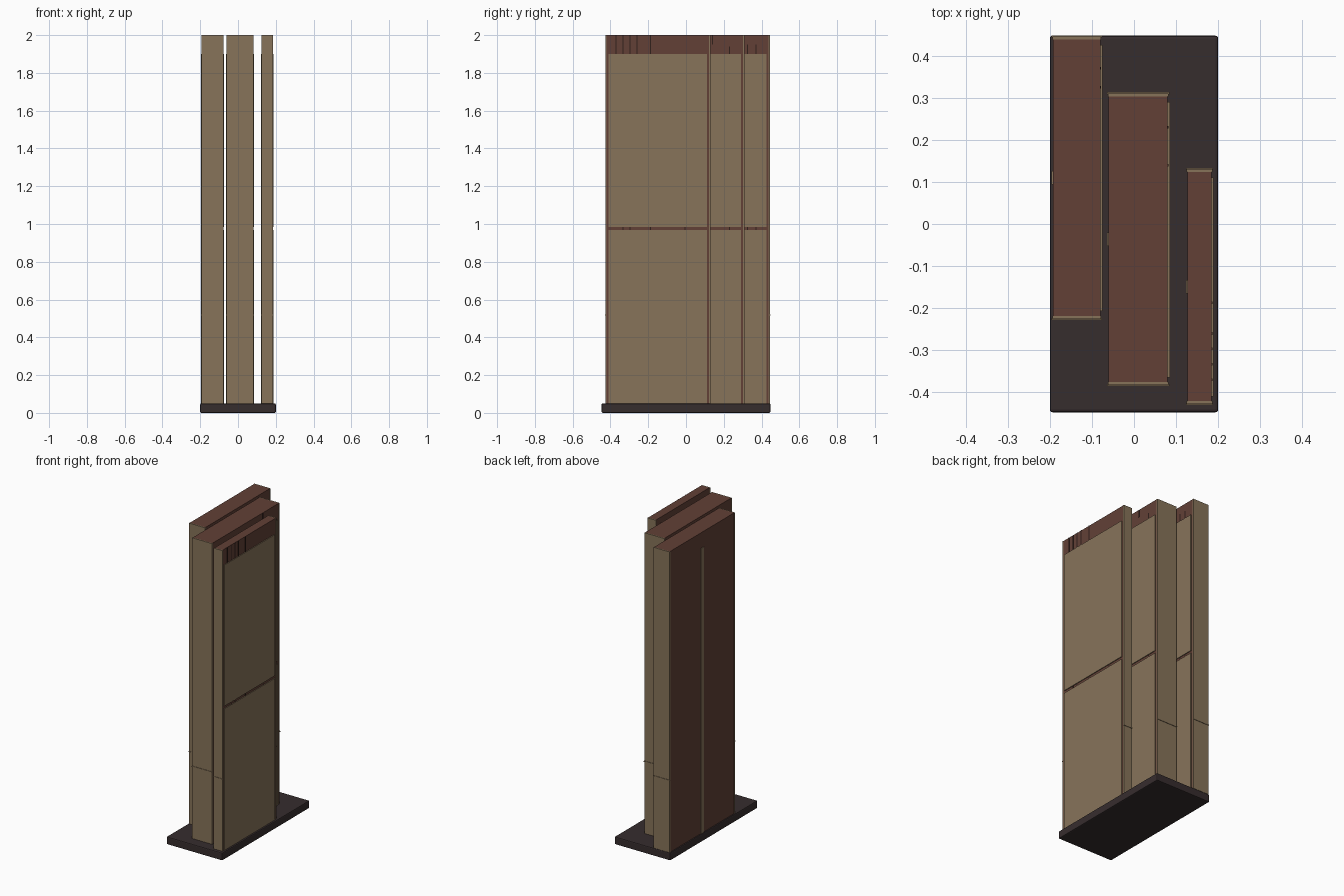
import bpy

if "Cube" in bpy.data.objects:
    bpy.data.objects.remove(bpy.data.objects["Cube"], do_unlink=True)


def material(name, rgb):
    m = bpy.data.materials.new(name)
    m.use_nodes = True
    m.diffuse_color = (*rgb, 1)
    m.node_tree.nodes["Principled BSDF"].inputs["Base Color"].default_value = (*rgb, 1)
    return m


TAN = material("tan stone", (0.242, 0.174, 0.102))
BROWN = material("red brown", (0.122, 0.051, 0.037))
DARK = material("dark plinth", (0.037, 0.026, 0.027))
SLOT = material("dark slot", (0.03, 0.014, 0.011))


def box(name, x, y, z, mat, bevel=0):
    """Box from (low, high) pairs on each axis."""
    bpy.ops.mesh.primitive_cube_add(size=1, location=[sum(p) / 2 for p in (x, y, z)])
    ob = bpy.context.object
    ob.name = name
    ob.scale = [p[1] - p[0] for p in (x, y, z)]
    bpy.ops.object.transform_apply(location=False, rotation=False, scale=True)
    ob.data.materials.append(mat)
    if bevel:
        mod = ob.modifiers.new("edge", "BEVEL")
        mod.width = bevel
        mod.segments = 2
    return ob


BASE, TOP, BAND = 0.05, 2.0, 1.9
SEAM = (0.968, 0.985)
CAP = 0.007


def slab(name, x0, x1, y0, y1, crown_slots, seam_slots):
    # Core block
    box(name + "_core", (x0, x1), (y0 + CAP, y1 - CAP), (BASE, TOP), BROWN)
    # End walls with a thin ledge
    for side, lo, out in (("front", y0, -1), ("back", y1 - CAP, 1)):
        box(f"{name}_{side}_wall", (x0 - 0.002, x1 + 0.002), (lo, lo + CAP), (BASE, TOP), TAN)
        face = y0 if out < 0 else y1
        box(f"{name}_{side}_ledge", (x0 - 0.004, x1 + 0.004),
            sorted((face - out * 0.002, face + out * 0.003)), (0.515, 0.521), TAN)
    # Wide panels on the left face, split by a seam
    for part, z in (("lower", (BASE, SEAM[0])), ("upper", (SEAM[1], BAND))):
        box(f"{name}_{part}_panel", (x1 - 0.002, x1 + 0.005), (y0 + 0.018, y1 - 0.02), z, TAN)
    # Narrow centre strip on the right face
    mid = (y0 + y1) / 2
    box(name + "_centre_strip", (x0 - 0.004, x0 + 0.002), (mid - 0.016, mid + 0.016), (BASE, BAND), TAN)
    # Slots in the crown band and in the seam
    for y, z0, z1 in crown_slots:
        box(name + "_crown_slot", (x1 - 0.002, x1 + 0.002), (y - 0.003, y + 0.003), (z0, z1), SLOT)
    for y in seam_slots:
        box(name + "_seam_slot", (x1 - 0.002, x1 + 0.002), (y - 0.003, y + 0.003), SEAM, SLOT)


# Plinth
box("plinth", (-0.2, 0.2), (-0.447, 0.447), (0, BASE), DARK, 0.006)

# Three staggered slabs
slab("long_slab", -0.192, -0.08, -0.225, 0.445,
     [(y, BAND, 1.95) for y in (0.325, 0.37)], (0.325, 0.37))
slab("middle_slab", -0.06, 0.08, -0.382, 0.31,
     [(0.14, 1.95, TOP), (0.23, BAND, 1.94)], (0.23,))
slab("thin_slab", 0.127, 0.184, -0.427, 0.13,
     [(y, BAND, TOP) for y in (-0.37, -0.333, -0.296, -0.26, -0.187)],
     (-0.333, -0.296, -0.187, -0.005))
